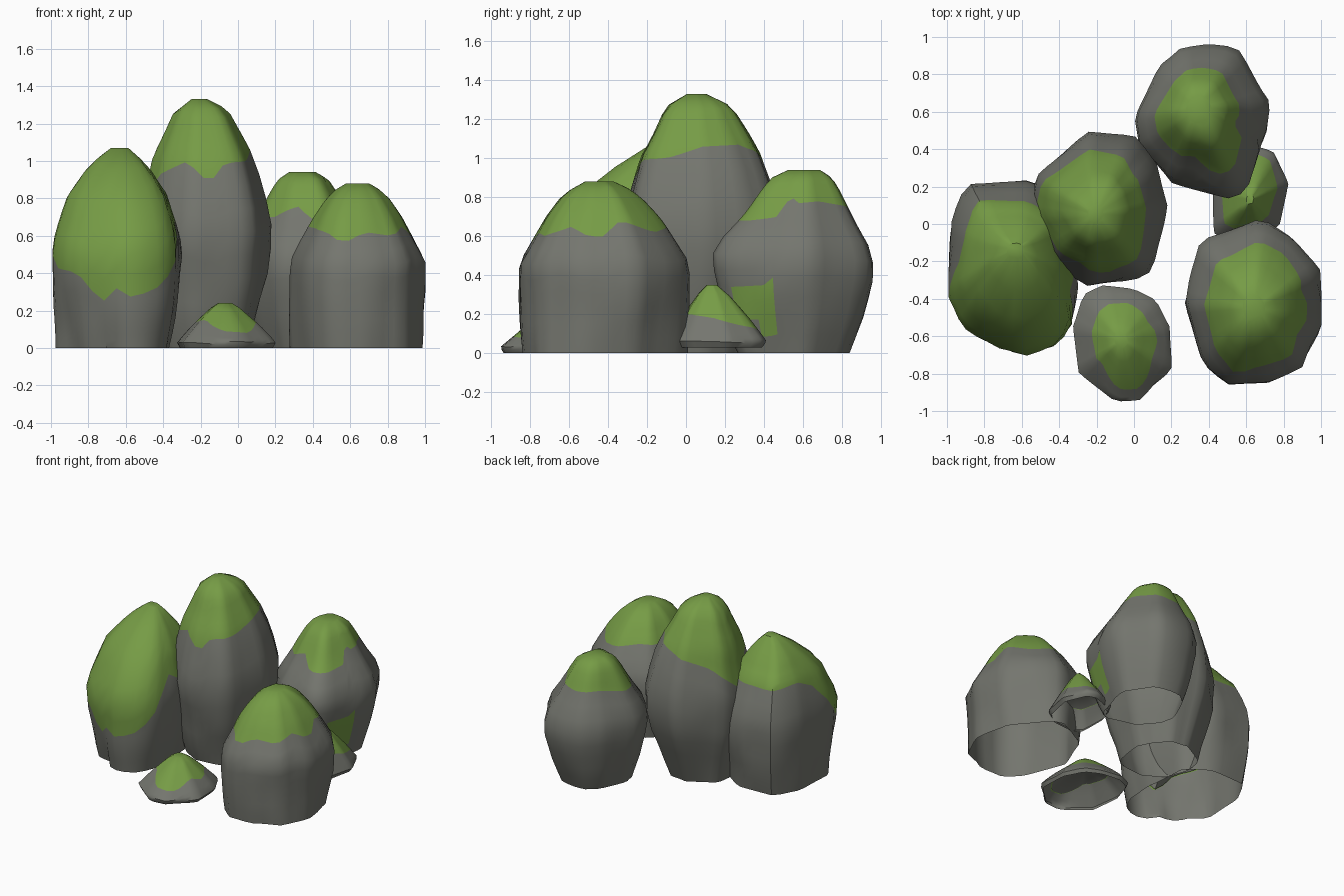
import bpy, bmesh, math
from mathutils import Vector, noise


def material(name, rgb):
    m = bpy.data.materials.new(name)
    m.diffuse_color = (*rgb, 1)
    return m


STONE = material("stone grey", (0.175, 0.18, 0.157))
MOSS = material("moss green", (0.18, 0.33, 0.06))


def lerp_table(table, x):
    """Linear interpolation through sorted (x, value) pairs."""
    if x <= table[0][0]:
        return table[0][1]
    for (x0, v0), (x1, v1) in zip(table, table[1:]):
        if x <= x1:
            return v0 + (v1 - v0) * (x - x0) / (x1 - x0)
    return table[-1][1]


def around(table, deg):
    """Same, for a table that closes on itself at 360 degrees."""
    return lerp_table(table + [(table[0][0] + 360, table[0][1])], deg)


def ray_radius(outline, c, a):
    """Distance from c to the outline polygon in direction a."""
    d = Vector((math.cos(a), math.sin(a)))
    best = 0.0
    for i, p in enumerate(outline):
        p0 = Vector(p) - c
        e = Vector(outline[(i + 1) % len(outline)]) - c - p0
        den = d.x * e.y - d.y * e.x
        if abs(den) < 1e-9:
            continue
        t = (p0.x * e.y - p0.y * e.x) / den
        u = (p0.x * d.y - p0.y * d.x) / den
        if t > 0 and -1e-6 <= u <= 1 + 1e-6:
            best = max(best, t)
    return best


def rock(name, outline, centre, peak, profile, moss, foot=[(0, 0)], patch=None, squeeze=0, segs=40, low=8, high=7):
    """Open-bottomed stack of rings: plan outline scaled by profile, drifting to the peak.
    One ring follows the moss edge, given as (degrees, height); foot pulls the base in."""
    c, pk = Vector(centre), Vector(peak)
    widest = max(profile, key=lambda p: p[1])[0]
    z0, ztop = profile[0][0], profile[-1][0]
    bm = bmesh.new()
    rings = [[] for _ in range(low + high + 1)]
    for i in range(segs):
        a = 2 * math.pi * i / segs
        deg = math.degrees(a)
        zm = around(moss, deg)
        r = ray_radius(outline, c, a)
        for j in range(low + high + 1):
            z = z0 + (zm - z0) * j / low if j <= low else zm + (ztop - zm) * (j - low) / high
            s = lerp_table(profile, z)
            mid = c.lerp(pk, 1 - s) if z > widest else c
            k = s * r
            # broad bumps, and a drawn-in foot
            k *= 1 + 0.04 * noise.noise(Vector((mid.x + k * math.cos(a), mid.y + k * math.sin(a), z)) * 4)
            k *= 1 - around(foot, deg) * max(0, 1 - (z - z0) / (0.33 * ztop))
            flat = 1 - squeeze * (1 - s) if z > widest else 1
            rings[j].append(bm.verts.new((mid.x + k * math.cos(a), mid.y + k * math.sin(a) * flat, z)))
    for j in range(low + high):
        for i in range(segs):
            n = (i + 1) % segs
            f = bm.faces.new((rings[j][i], rings[j][n], rings[j + 1][n], rings[j + 1][i]))
            f.material_index = 1 if j >= low else 0
            if patch and j < low:
                d = 360 * (i + 0.5) / segs
                z = f.calc_center_median().z
                if patch[0] < d < patch[1] and patch[2] < z < patch[3]:
                    f.material_index = 1
    bm.faces.new(rings[-1]).material_index = 1
    # grey ceiling inside the hollow, just under the moss
    mid = Vector((*c.lerp(pk, 0.5), 0.75 * ztop))
    inner = [bm.verts.new(v.co.lerp(Vector((mid.x, mid.y, v.co.z)), 0.03)) for v in rings[low]]
    tip = bm.verts.new(mid)
    for i in range(segs):
        bm.faces.new((inner[(i + 1) % segs], inner[i], tip))
    me = bpy.data.meshes.new(name)
    bm.to_mesh(me)
    bm.free()
    ob = bpy.data.objects.new(name, me)
    bpy.context.collection.objects.link(ob)
    me.materials.append(STONE)
    me.materials.append(MOSS)
    bpy.ops.object.select_all(action='DESELECT')
    ob.select_set(True)
    bpy.context.view_layer.objects.active = ob
    bpy.ops.object.shade_smooth_by_angle(angle=math.radians(45))


# Left boulder, mossy far down its front
rock("left_boulder",
     [(-0.9, 0.22), (-0.55, 0.23), (-0.36, 0.1), (-0.3, -0.3), (-0.33, -0.55), (-0.4, -0.65),
      (-0.6, -0.72), (-0.8, -0.63), (-0.92, -0.55), (-1, -0.38), (-0.98, 0)],
     (-0.65, -0.22), (-0.63, -0.13),
     [(0, 0.94), (0.25, 0.98), (0.5, 1), (0.6, 0.95), (0.82, 0.77), (0.95, 0.51), (1.04, 0.25), (1.07, 0.13)],
     [(0, 0.6), (60, 0.78), (110, 0.78), (150, 0.8), (180, 0.73), (200, 0.58), (212, 0.43), (235, 0.41),
      (248, 0.36), (258, 0.22), (268, 0.33), (280, 0.27), (295, 0.31), (312, 0.42), (330, 0.7)],
     foot=[(0, 0.15), (60, 0.08), (120, 0.06), (150, 0), (200, 0), (226, 0.18), (248, 0.1), (258, 0.22),
           (270, 0.08), (290, 0.04), (320, 0.12)], squeeze=0.4)

# Tall middle boulder
rock("tall_boulder",
     [(-0.25, 0.5), (0, 0.48), (0.13, 0.32), (0.18, 0.1), (0.1, -0.25), (0, -0.3), (-0.25, -0.32),
      (-0.45, -0.2), (-0.54, 0.05), (-0.53, 0.25)],
     (-0.18, 0.1), (-0.21, 0.05),
     [(0, 0.72), (0.2, 0.85), (0.45, 0.97), (0.65, 1), (0.85, 0.89), (1.02, 0.75), (1.26, 0.42), (1.31, 0.25),
      (1.33, 0.12)],
     [(0, 1.06), (45, 1.07), (90, 0.99), (140, 0.9), (180, 0.72), (220, 0.92), (255, 1.0), (275, 0.88),
      (290, 0.99), (320, 1.0)],
     foot=[(0, 0.12), (45, 0.28), (90, 0.25), (150, 0.05), (200, 0), (320, 0.03)])

# Back right boulder, with a low moss patch on its right foot
rock("back_boulder",
     [(0.13, 0.85), (0.25, 0.95), (0.4, 0.96), (0.55, 0.94), (0.73, 0.65), (0.71, 0.5), (0.6, 0.17),
      (0.5, 0.14), (0.2, 0.22), (0.03, 0.42), (0, 0.57)],
     (0.37, 0.55), (0.34, 0.62),
     [(0, 0.72), (0.2, 0.88), (0.4, 1), (0.52, 0.99), (0.6, 0.87), (0.7, 0.69), (0.83, 0.5), (0.9, 0.38),
      (0.94, 0.2)],
     [(0, 0.77), (30, 0.78), (90, 0.74), (130, 0.75), (180, 0.71), (225, 0.7), (260, 0.76), (280, 0.68),
      (305, 0.68), (335, 0.7), (345, 0.81)],
     foot=[(0, 0.03), (60, 0.05), (90, 0), (180, 0.03), (270, 0.03)], patch=(306, 345, 0.13, 0.37))

# Front right boulder
rock("right_boulder",
     [(0.35, -0.08), (0.5, -0.03), (0.68, 0.04), (0.85, -0.08), (1, -0.23), (1, -0.55), (0.9, -0.77),
      (0.72, -0.85), (0.5, -0.86), (0.37, -0.75), (0.32, -0.6), (0.27, -0.43)],
     (0.65, -0.42), (0.64, -0.45),
     [(0, 0.97), (0.3, 0.99), (0.46, 1), (0.6, 0.8), (0.7, 0.65), (0.8, 0.46), (0.86, 0.28), (0.88, 0.17)],
     [(0, 0.6), (20, 0.68), (60, 0.62), (120, 0.68), (180, 0.65), (215, 0.64), (240, 0.62), (257, 0.56),
      (275, 0.62), (300, 0.6), (325, 0.65), (345, 0.6)],
     foot=[(0, 0.05), (25, 0.15), (55, 0.14), (85, 0), (130, 0.08), (180, 0), (225, 0.05), (270, 0),
           (290, 0.05), (320, 0), (340, 0)])

# Small stone between the two right boulders
rock("small_right_stone",
     [(0.42, -0.05), (0.42, 0.2), (0.5, 0.35), (0.67, 0.42), (0.75, 0.4), (0.83, 0.22), (0.78, 0),
      (0.7, -0.08), (0.5, -0.1)],
     (0.63, 0.15), (0.62, 0.13),
     [(0.03, 0.9), (0.06, 1), (0.2, 0.62), (0.33, 0.22), (0.35, 0.1)],
     [(0, 0.18), (40, 0.15), (80, 0.12), (130, 0.17), (180, 0.16), (240, 0.18), (300, 0.2)], low=5, high=4)

# Small flat stone at the front
rock("small_front_stone",
     [(-0.27, -0.38), (-0.17, -0.33), (0, -0.34), (0.12, -0.4), (0.2, -0.55), (0.2, -0.78), (0.03, -0.95),
      (-0.1, -0.96), (-0.3, -0.8), (-0.33, -0.55)],
     (-0.07, -0.63), (-0.07, -0.62),
     [(0, 0.94), (0.03, 1), (0.12, 0.68), (0.22, 0.27), (0.24, 0.14)],
     [(0, 0.11), (40, 0.13), (80, 0.11), (130, 0.14), (180, 0.14), (230, 0.15), (270, 0.09), (300, 0.08),
      (330, 0.14)], low=5, high=4)
